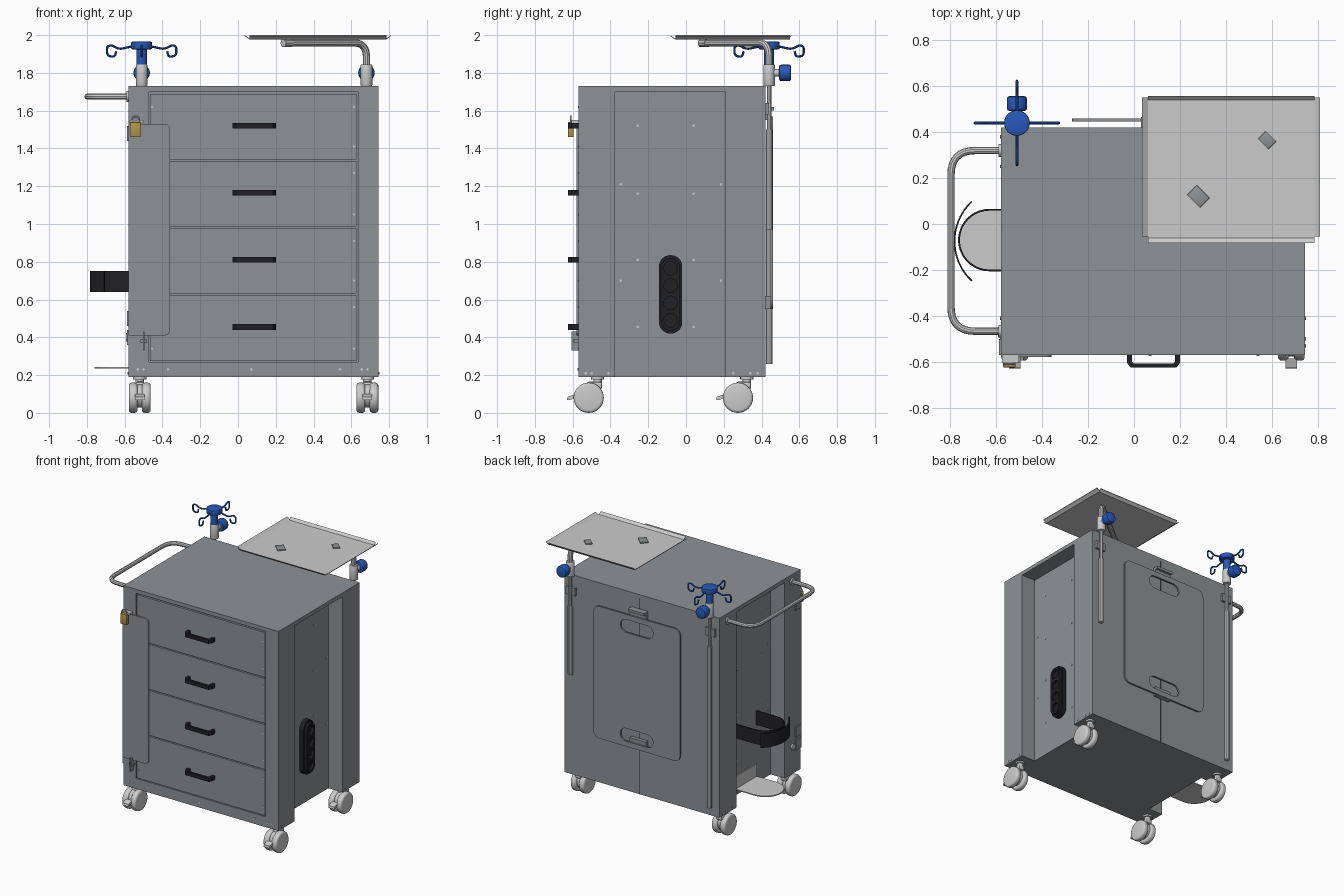
import bpy, bmesh, math
from mathutils import Vector

if "Cube" in bpy.data.objects:
    bpy.data.objects.remove(bpy.data.objects["Cube"])


def material(name, r, g, b):
    m = bpy.data.materials.new(name)
    m.diffuse_color = (r, g, b, 1)
    m.use_nodes = True
    m.node_tree.nodes["Principled BSDF"].inputs["Base Color"].default_value = m.diffuse_color
    return m


BODY = material("body_grey", 0.27, 0.29, 0.30)
PALE = material("pale_grey", 0.62, 0.63, 0.65)
DARK = material("black_plastic", 0.015, 0.015, 0.018)
BLUE = material("blue_plastic", 0.02, 0.10, 0.50)
BRASS = material("brass", 0.45, 0.30, 0.06)


def finish(name, bm, mat, bevel=0, seg=2):
    bmesh.ops.recalc_face_normals(bm, faces=bm.faces[:])
    me = bpy.data.meshes.new(name)
    bm.to_mesh(me)
    bm.free()
    ob = bpy.data.objects.new(name, me)
    bpy.context.collection.objects.link(ob)
    me.materials.append(mat)
    if bevel:
        mod = ob.modifiers.new("bevel", "BEVEL")
        mod.width, mod.segments = bevel, seg
    return ob


def prism(name, outline, axis, a, b, mat, bevel=0, holes=(), seg=2):
    """Extrude a 2D outline (with optional holes) along an axis from a to b."""
    place = {"x": lambda u, v, w: (w, u, v), "y": lambda u, v, w: (u, w, v),
             "z": lambda u, v, w: (u, v, w)}[axis]
    bm = bmesh.new()
    caps = ([], [])
    for loop in [outline, *holes]:
        ends = [[bm.verts.new(place(u, v, w)) for u, v in loop] for w in (a, b)]
        n = len(loop)
        for i in range(n):
            j = (i + 1) % n
            bm.faces.new((ends[0][i], ends[0][j], ends[1][j], ends[1][i]))
        for cap, e in zip(caps, ends):
            cap.append(e)
    for cap in caps:
        if holes:
            edges = [bm.edges.get((l[i], l[i - 1])) for l in cap for i in range(len(l))]
            bmesh.ops.triangle_fill(bm, use_beauty=True, use_dissolve=False, edges=edges)
        else:
            bm.faces.new(cap[0])
    return finish(name, bm, mat, bevel, seg)


def box(name, x0, x1, y0, y1, z0, z1, mat=BODY, bevel=0):
    return prism(name, [(x0, y0), (x1, y0), (x1, y1), (x0, y1)], "z", z0, z1, mat, bevel)


def circle(u, v, r, n=24, a0=0, a1=360):
    k = n if a1 - a0 == 360 else n - 1
    return [(u + r * math.cos(math.radians(a0 + (a1 - a0) * i / k)),
             v + r * math.sin(math.radians(a0 + (a1 - a0) * i / k))) for i in range(n)]


def rounded(u0, u1, v0, v1, r, n=6):
    return (circle(u1 - r, v1 - r, r, n, 0, 90) + circle(u0 + r, v1 - r, r, n, 90, 180)
            + circle(u0 + r, v0 + r, r, n, 180, 270) + circle(u1 - r, v0 + r, r, n, 270, 359.9))


def tube(name, pts, r, mat, fillet=0, res=3):
    """Round rod along a path whose corners are rounded."""
    pts = [Vector(p) for p in pts]
    path = [pts[0]]
    for p, q, s in zip(pts, pts[1:], pts[2:]):
        d = min(fillet, (p - q).length * 0.49, (s - q).length * 0.49)
        a, b = q + (p - q).normalized() * d, q + (s - q).normalized() * d
        path += [a * (1 - t) ** 2 + q * 2 * t * (1 - t) + b * t * t for t in [i / 8 for i in range(9)]]
    path.append(pts[-1])
    cu = bpy.data.curves.new(name, "CURVE")
    cu.dimensions, cu.bevel_depth, cu.bevel_resolution, cu.use_fill_caps = "3D", r, res, True
    sp = cu.splines.new("POLY")
    sp.points.add(len(path) - 1)
    for pt, co in zip(sp.points, path):
        pt.co = (*co, 1)
    ob = bpy.data.objects.new(name, cu)
    bpy.context.collection.objects.link(ob)
    cu.materials.append(mat)


X0, X1, Y0, Y1 = -0.58, 0.745, -0.57, 0.42
NY0, NY1, DEPTH = -0.375, 0.21, 0.12

# Cabinet core with full-height side recesses, top slab and front frame
core = [(X0, -0.55), (X1, -0.55), (X1, NY0), (X1 - DEPTH, NY0), (X1 - DEPTH, NY1), (X1, NY1), (X1, Y1),
        (X0, Y1), (X0, NY1), (X0 + DEPTH, NY1), (X0 + DEPTH, NY0), (X0, NY0)]
prism("cabinet_core", core, "z", 0.19, 1.70, BODY)
box("top_slab", X0, X1, Y0, Y1, 1.70, 1.73)
box("frame_left", X0, -0.47, Y0, -0.55, 0.19, 1.70)
box("frame_right", 0.635, X1, Y0, -0.55, 0.19, 1.70)
box("frame_bottom", -0.47, 0.635, Y0, -0.55, 0.19, 0.27)

# Drawer fronts with black bow handles
for i in range(4):
    z = 0.276 + 0.3555 * i
    box(f"drawer_front_{i}", -0.465, 0.628, -0.568, -0.545, z, z + 0.347)
    zc = 0.455 + 0.355 * i
    bow = [(-0.03, -0.565), (-0.03, -0.605), (-0.015, -0.625), (0.185, -0.625), (0.20, -0.605), (0.20, -0.565),
           (0.178, -0.565), (0.178, -0.60), (0.172, -0.607), (-0.002, -0.607), (-0.008, -0.60), (-0.008, -0.565)]
    prism(f"drawer_handle_{i}", bow, "z", zc - 0.015, zc + 0.015, DARK)

# Hinged locking flap, catch, hinges
flap = [(X0, 0.41)] + circle(-0.39, 0.44, 0.03, 6, 270, 360)[:5] + [(-0.36, 0.44)] \
    + circle(-0.39, 1.50, 0.03, 7, 0, 90) + [(X0, 1.53)]
prism("locking_flap", flap, "y", -0.580, -0.5685, BODY)
box("flap_catch", -0.503, -0.494, -0.605, -0.57, 0.33, 0.43)
box("flap_knob", -0.515, -0.482, -0.595, -0.57, 0.37, 0.39)
for z in (0.40, 0.50, 1.48):
    box("flap_hinge", X0 - 0.008, X0, -0.57, -0.50, z - 0.04, z + 0.04)
prism("side_key_lock", circle(-0.47, 0.40, 0.022, 16), "x", X0 - 0.012, X0, PALE)

# Padlock on hasp
box("hasp", -0.575, -0.50, -0.605, -0.57, 1.535, 1.55, PALE)
box("padlock_body", -0.57, -0.515, -0.625, -0.595, 1.46, 1.54, BRASS, 0.005)
tube("padlock_shackle", [(-0.56, -0.61, 1.53), (-0.56, -0.61, 1.57), (-0.525, -0.61, 1.57), (-0.525, -0.61, 1.53)],
     0.005, PALE, 0.017, 2)

# Rivets and screws
for x in (-0.53, -0.50, -0.37, 0.07, 0.54, 0.655, 0.685):
    prism("front_rivet", circle(x, 0.23, 0.007, 10), "y", Y0 - 0.004, Y0, PALE)
for s, face in ((1, X1), (-1, X0)):
    for y in (-0.53, -0.50, -0.41, 0.25, 0.34, 0.38):
        prism("post_rivet", circle(y, 0.21, 0.007, 10), "x", face, face + s * 0.004, PALE)
    wall = face - s * DEPTH
    spots = [(y, z) for y in (-0.255, 0.04) for z in (0.455, 0.81, 1.16, 1.52)]
    for y, z in spots + [(-0.345, 0.70), (0.185, 0.70), (-0.345, 1.21), (0.185, 1.21)]:
        prism("recess_screw", circle(y, z, 0.007, 10), "x", wall, wall + s * 0.004, PALE)
for x, z in [(x, z) for x in (-0.455, 0.615) for z in (0.34, 0.56, 0.70, 0.91, 1.05, 1.27, 1.41, 1.62)]:
    prism("drawer_screw", circle(x, z, 0.006, 10), "y", -0.571, -0.567, PALE)

# Twin-wheel casters
for x in (-0.52, 0.685):
    for y in (-0.515, 0.275):
        for s in (-1, 1):
            a = x + s * 0.012
            prism("caster_wheel", circle(y, 0.08, 0.08, 32), "x", a, a + s * 0.046, PALE, 0.015, seg=3)
        prism("caster_housing", circle(y, 0.09, 0.062, 24), "x", x - 0.013, x + 0.013, PALE)
        box("caster_fork", x - 0.025, x + 0.025, y - 0.01, y + 0.07, 0.125, 0.165, PALE, 0.01)
        prism("caster_stem", circle(x, y + 0.047, 0.022, 16), "z", 0.15, 0.182, PALE)
        prism("caster_plate", circle(x, y + 0.047, 0.035, 16), "z", 0.178, 0.192, PALE)
        pedal = [(y - 0.07, 0.10), (y - 0.112, 0.085), (y - 0.115, 0.067), (y - 0.10, 0.068), (y - 0.07, 0.08)]
        prism("caster_brake", pedal, "x", x - 0.025, x + 0.025, PALE)

# Side push handle
tube("push_handle", [(X0, 0.32, 1.675), (-0.797, 0.32, 1.675), (-0.797, -0.467, 1.675), (X0, -0.467, 1.675)],
     0.016, PALE, 0.13)
for y in (0.32, -0.467):
    prism("push_handle_flange", circle(y, 1.675, 0.028), "x", X0 - 0.01, X0, PALE)

# Bottle holder: foot tray, cradle and outer strap in the left recess
tray = [(-0.46, -0.20)] + [(-0.46, 0.06)] + circle(-0.63, -0.07, 0.13, 20, 90, 270)
prism("bottle_foot_tray", tray, "z", 0.236, 0.244, PALE)
box("bottle_tray_upright", -0.466, -0.46, -0.20, 0.06, 0.24, 0.34, PALE)


def band(name, path_out, path_in):
    prism(name, path_out + path_in[::-1], "z", 0.64, 0.75, DARK)


band("bottle_cradle", [(-0.46, 0.066)] + circle(-0.63, -0.07, 0.136, 20, 90, 270) + [(-0.46, -0.206)],
     [(-0.46, 0.058)] + circle(-0.63, -0.07, 0.128, 20, 90, 270) + [(-0.46, -0.198)])
band("bottle_strap", circle(-0.545, -0.075, 0.24, 20, 133, 227), circle(-0.545, -0.075, 0.233, 20, 133, 227))

# Power outlet strip in the right recess
wall = X1 - DEPTH
prism("outlet_strip", rounded(-0.143, -0.02, 0.42, 0.835, 0.06, 8), "x", wall, wall + 0.035, DARK)
prism("outlet_rim", rounded(-0.13, -0.033, 0.435, 0.82, 0.048, 8), "x", wall + 0.03, wall + 0.055, DARK,
      holes=[circle(-0.0815, 0.49 + 0.092 * i, 0.036, 20) for i in range(4)])

# Resuscitation board on the back with two hand slots, clip and door seam
prism("back_board", rounded(-0.27, 0.47, 0.55, 1.57, 0.05), "y", 0.447, 0.46, BODY,
      holes=[rounded(-0.04, 0.24, z - 0.05, z + 0.05, 0.049) for z in (0.64, 1.48)])
for z in (0.62, 1.62):
    box("board_clip", 0.03, 0.17, Y1, 0.447, z - 0.07, z)
box("board_clip_lip", 0.03, 0.17, 0.447, 0.467, 1.60, 1.62)
box("back_seam", 0.097, 0.101, Y1, Y1 + 0.002, 0.19, 1.70, DARK)

# Poles with collars, clamps and blue knobs
for x, zb, zt, tag in ((-0.51, 0.26, 1.50, "left"), (0.68, 0.97, 1.50, "right")):
    tube(f"pole_{tag}", [(x, 0.44, zb), (x, 0.44, zt)], 0.018, PALE)
    tube(f"pole_{tag}_inner", [(x, 0.44, zt), (x, 0.44, 1.75)], 0.013, PALE)
    prism(f"collar_{tag}", circle(x, 0.44, 0.031), "z", 1.73, 1.845, PALE, 0.006)
    box(f"pole_clamp_{tag}", x - 0.04, x + 0.04, Y1, 0.44, 1.58, 1.64)
    prism(f"knob_shaft_{tag}", circle(x, 1.80, 0.02, 16), "y", 0.44, 0.50, PALE)
    prism(f"knob_{tag}", circle(x, 1.80, 0.044, 16), "y", 0.492, 0.557, BLUE, 0.012)

# Infusion hook head
px, py = -0.51, 0.44
prism("hook_stem", circle(px, py, 0.027), "z", 1.84, 1.93, BLUE)
prism("hook_hub", circle(px, py, 0.056), "z", 1.925, 1.965, BLUE, 0.006)
for k in range(4):
    c, s = math.cos(k * math.pi / 2), math.sin(k * math.pi / 2)
    shape = [(0.03, 1.945), (0.12, 1.925), (0.16, 1.947), (0.183, 1.94), (0.183, 1.89), (0.142, 1.885), (0.135, 1.915)]
    tube(f"hook_{k}", [(px + r * c, py + r * s, z) for r, z in shape], 0.006, BLUE, 0.03, 2)

# Swing arm and tray with sloping rims
tube("tray_arm", [(0.68, 0.44, 1.80), (0.68, 0.44, 1.958), (0.24, 0.08, 1.958)], 0.019, PALE, 0.11)
tube("tray_arm_end", [(0.28, 0.113, 1.958), (0.24, 0.08, 1.958)], 0.023, PALE)
box("tray_plate", 0.06, 0.785, -0.06, 0.54, 1.977, 1.983, PALE)
for e, d in ((0.06, -0.025), (0.785, 0.025)):
    prism("tray_side_rim", [(e, 1.977), (e + d, 1.995), (e + d, 2.0), (e, 1.983)], "y", -0.055, 0.55, PALE)
for e, d in ((-0.06, -0.022), (0.54, 0.018)):
    prism("tray_long_rim", [(e, 1.977), (e + d, 1.995), (e + d, 2.0), (e, 1.983)], "x", 0.06, 0.785, PALE)
for x, y, w in ((0.28, 0.12, 0.04), (0.58, 0.365, 0.032)):
    ob = box("tray_fixing", -w, w, -w * 0.75, w * 0.75, 1.982, 1.993, BODY, 0.003)
    ob.location, ob.rotation_euler = (x, y, 0), (0, 0, math.radians(-45))

# Turn rods into meshes and shade curved faces smooth
bpy.ops.object.select_all(action="DESELECT")
for ob in bpy.data.objects:
    ob.select_set(True)
    if ob.type == "CURVE":
        bpy.context.view_layer.objects.active = ob
bpy.ops.object.convert(target="MESH")
bpy.ops.object.shade_smooth_by_angle(angle=math.radians(35))
